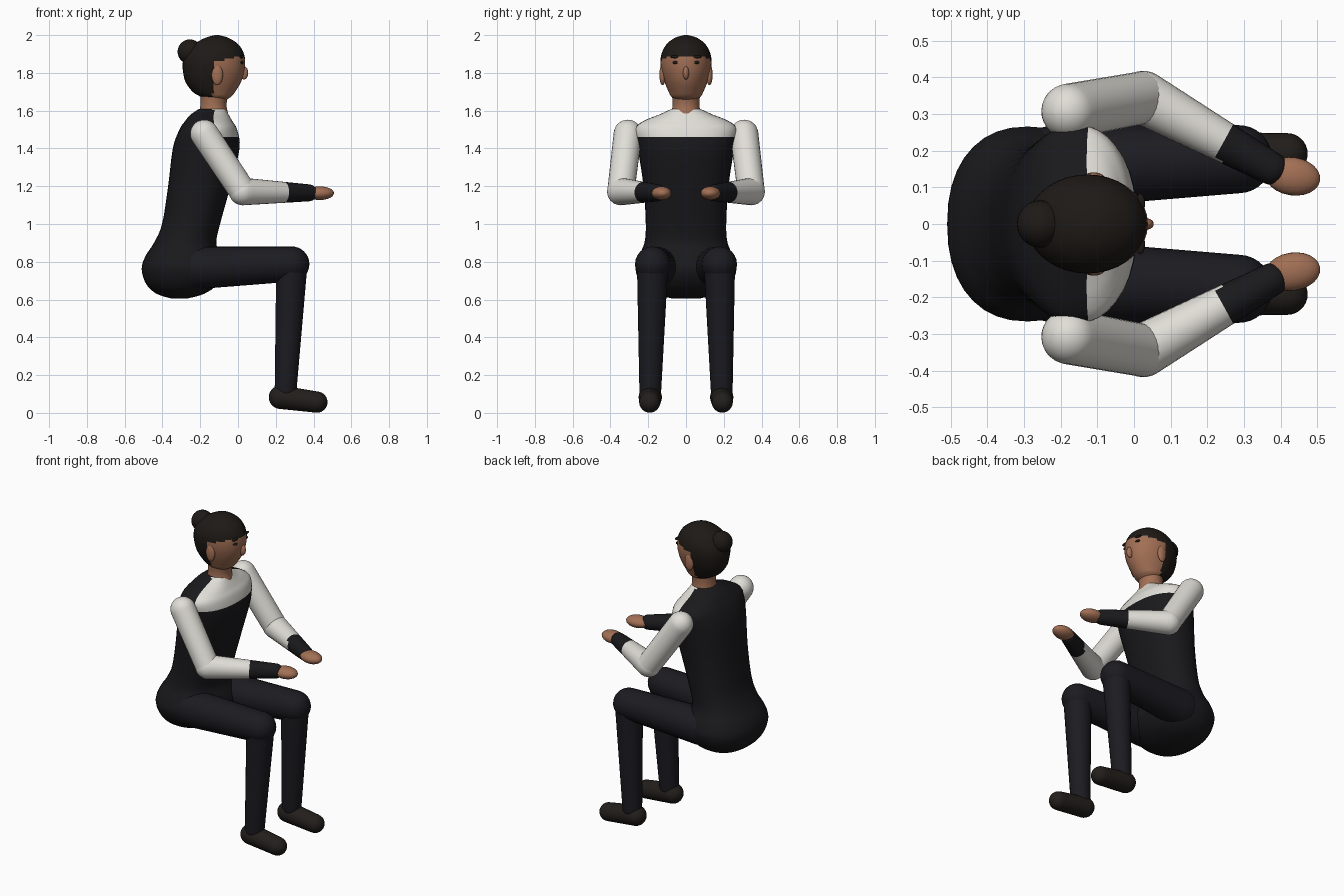
import bpy, math
from mathutils import Vector

if "Cube" in bpy.data.objects:
    bpy.data.objects.remove(bpy.data.objects["Cube"])

SEG = 36


def mat(name, rgb):
    m = bpy.data.materials.new(name)
    m.diffuse_color = (*rgb, 1)
    m.use_nodes = True
    m.node_tree.nodes["Principled BSDF"].inputs["Base Color"].default_value = m.diffuse_color
    return m


BLACK = mat("black_cloth", (0.010, 0.010, 0.012))
TROUSER = mat("trouser_cloth", (0.011, 0.011, 0.015))
WHITE = mat("white_cloth", (0.75, 0.73, 0.68))
SKIN = mat("skin", (0.36, 0.16, 0.09))
HAIR = mat("hair", (0.013, 0.010, 0.008))
SHOE = mat("shoe_leather", (0.016, 0.013, 0.011))


def skin_rings(name, rings, mats, rule=None):
    """Mesh from closed rings of points; rule(face centre) picks the material."""
    n = len(rings[0])
    verts = [p for r in rings for p in r]
    faces = [tuple(reversed(range(n)))]
    for k in range(len(rings) - 1):
        a, b = k * n, (k + 1) * n
        faces += [(a + i, a + (i + 1) % n, b + (i + 1) % n, b + i) for i in range(n)]
    faces.append(tuple(range((len(rings) - 1) * n, len(rings) * n)))
    me = bpy.data.meshes.new(name)
    me.from_pydata(verts, [], faces)
    for m in mats:
        me.materials.append(m)
    for p in me.polygons:
        p.use_smooth = True
        if rule:
            p.material_index = int(rule(p.center))
    ob = bpy.data.objects.new(name, me)
    bpy.context.collection.objects.link(ob)
    return ob


def spline(rows, sub):
    """Smoothly interpolate between rows of numbers."""
    out = []
    for i in range(len(rows) - 1):
        p = [Vector(rows[min(max(j, 0), len(rows) - 1)]) for j in range(i - 1, i + 3)]
        for k in range(sub):
            t = k / sub
            out.append(0.5 * (2 * p[1] + (p[2] - p[0]) * t
                              + (2 * p[0] - 5 * p[1] + 4 * p[2] - p[3]) * t * t
                              + (3 * p[1] - p[0] - 3 * p[2] + p[3]) * t ** 3))
    return out + [Vector(rows[-1])]


def body(name, rows, mats, rule=None, sub=4, power=1.0):
    """Stack of rounded sections: (z, back x, front x, half width)."""
    rings = []
    for z, xb, xf, hw in spline(rows, sub):
        ring = []
        for i in range(SEG):
            a = 2 * math.pi * i / SEG
            c, s = math.cos(a), math.sin(a)
            ring.append(((xb + xf) / 2 + (xf - xb) / 2 * math.copysign(abs(c) ** power, c),
                         hw * math.copysign(abs(s) ** power, s), z))
        rings.append(ring)
    return skin_rings(name, rings, mats, rule)


def limb(name, p0, r0, p1, r1, mats, rule=None):
    """Tapered limb with round ends."""
    p0, p1 = Vector(p0), Vector(p1)
    d = p1 - p0
    q = d.to_track_quat('Z', 'Y')
    L = d.length
    prof = [(-r0 * math.cos(t), r0 * math.sin(t)) for t in [0.02 + k * 0.194 for k in range(8)]]
    prof += [(L * k / 16, r0 + (r1 - r0) * k / 16) for k in range(17)]
    prof += [(L + r1 * math.sin(t), r1 * math.cos(t)) for t in [k * 0.194 for k in range(1, 9)]]
    rings = [[p0 + q @ Vector((r * math.cos(2 * math.pi * i / 24),
                               r * math.sin(2 * math.pi * i / 24), h)) for i in range(24)]
             for h, r in prof]
    return skin_rings(name, rings, mats, rule)


def ball(name, loc, size, m, rot=0):
    bpy.ops.mesh.primitive_uv_sphere_add(segments=24, ring_count=14, location=loc, rotation=(0, 0, rot))
    ob = bpy.context.object
    ob.name = name
    ob.scale = size
    ob.data.materials.append(m)
    bpy.ops.object.shade_smooth()
    return ob


# torso and pelvis: dark vest with a white yoke over the chest
body("torso", [
    (0.605, -0.35, -0.27, 0.07), (0.63, -0.43, -0.18, 0.165), (0.68, -0.485, -0.11, 0.23),
    (0.76, -0.51, -0.07, 0.266), (0.83, -0.49, -0.09, 0.25), (0.90, -0.445, -0.115, 0.22),
    (1.0, -0.402, -0.095, 0.213), (1.2, -0.37, -0.04, 0.225), (1.4, -0.345, 0.008, 0.255),
    (1.5, -0.31, -0.005, 0.27), (1.545, -0.28, -0.03, 0.225), (1.58, -0.25, -0.05, 0.14),
    (1.61, -0.205, -0.065, 0.075)],
    [BLACK, WHITE], lambda c: c.z > 1.45 and c.x > -0.13, power=0.88)

# neck and head, with the hair cap coloured on the skull
body("neck", [(1.56, -0.21, -0.045, 0.085), (1.62, -0.2, -0.06, 0.072),
              (1.67, -0.198, -0.055, 0.073), (1.72, -0.2, -0.04, 0.08)], [SKIN])
body("head", [
    (1.655, -0.16, -0.065, 0.05), (1.675, -0.2, -0.035, 0.078), (1.70, -0.24, -0.015, 0.092),
    (1.75, -0.277, 0.015, 0.113), (1.80, -0.29, 0.032, 0.128), (1.85, -0.293, 0.038, 0.135),
    (1.90, -0.28, 0.032, 0.13), (1.95, -0.235, 0.003, 0.104), (1.985, -0.175, -0.05, 0.06),
    (2.0, -0.122, -0.102, 0.01)],
    [SKIN, HAIR],
    lambda c: c.z > 1.885 + 0.25 * min(c.x, 0) or (c.x < -0.135 and c.z > 1.67))
ball("hair_bun", (-0.255, 0, 1.912), (0.065, 0.065, 0.065), HAIR)
ball("nose", (0.032, 0, 1.80), (0.022, 0.016, 0.035), SKIN)

for side, s in (("left", 1), ("right", -1)):
    # face details
    ball(side + "_ear", (-0.11, s * 0.124, 1.79), (0.03, 0.017, 0.055), SKIN)
    ball(side + "_eye", (0.018, s * 0.052, 1.855), (0.012, 0.02, 0.009), HAIR)
    ball(side + "_eyebrow", (0.018, s * 0.055, 1.885), (0.012, 0.028, 0.008), HAIR)
    # arm: white sleeve, dark cuff, bare hand
    elbow = (0.025, s * 0.345, 1.172)
    limb(side + "_upper_arm", (-0.178, s * 0.308, 1.477), 0.075, elbow, 0.072, [WHITE])
    limb(side + "_forearm", elbow, 0.073, (0.375, s * 0.152, 1.165), 0.045, [WHITE, BLACK],
         lambda c: c.x - 0.3 * (abs(c.y) - 0.22) > 0.245)
    ball(side + "_hand", (0.433, s * 0.13, 1.163), (0.076, 0.052, 0.036), SKIN, -s * 0.15)
    # leg: thigh, shin, shoe
    knee = (0.285, s * 0.177, 0.788)
    limb(side + "_thigh", (-0.22, s * 0.155, 0.768), 0.113, knee, 0.093, [TROUSER])
    limb(side + "_shin", knee, 0.083, (0.252, s * 0.189, 0.12), 0.058, [TROUSER])
    limb(side + "_shoe", (0.225, s * 0.189, 0.083), 0.062, (0.418, s * 0.192, 0.057), 0.056, [SHOE])
